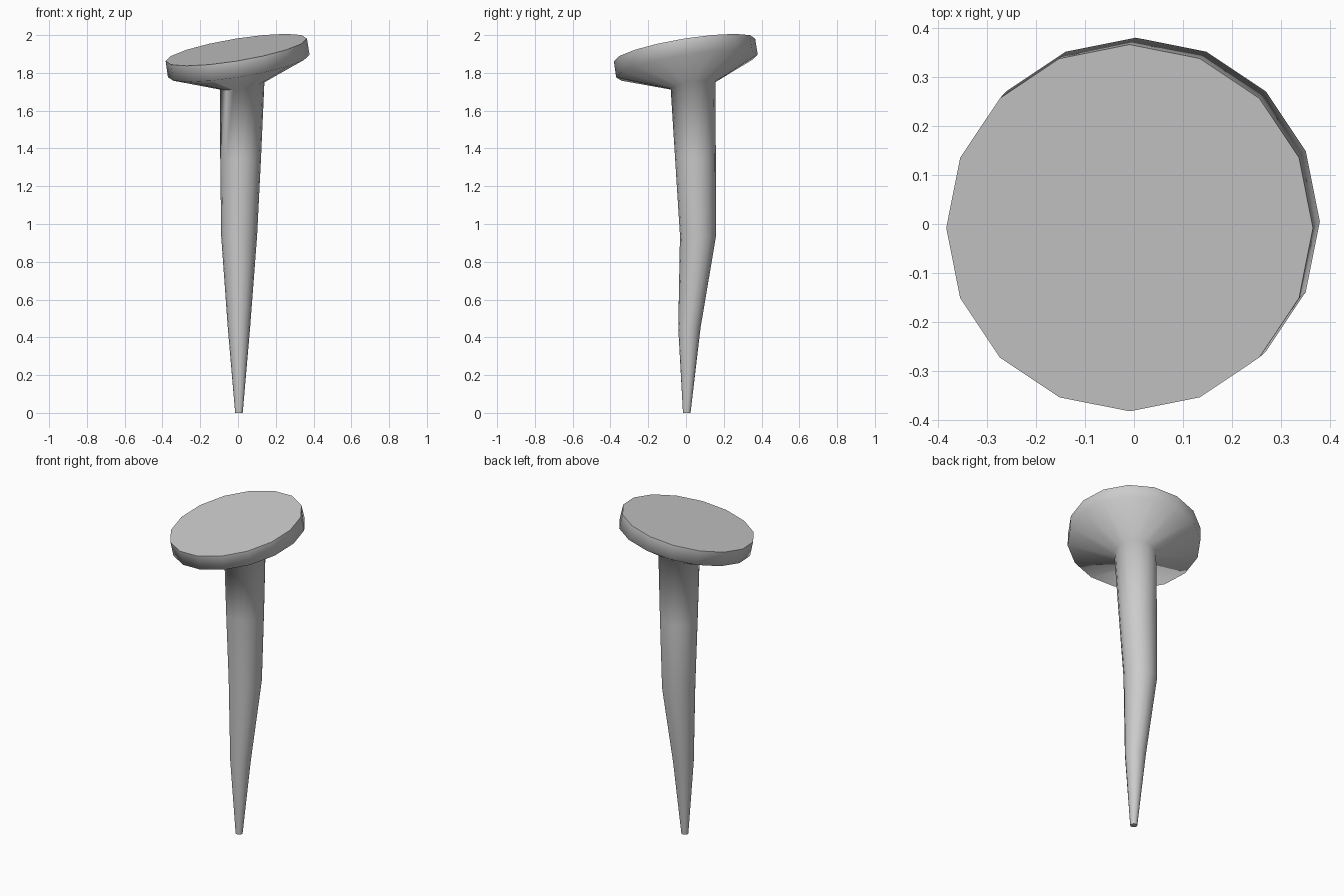
import bpy, bmesh, math
from mathutils import Vector

if "Cube" in bpy.data.objects:
    bpy.data.objects.remove(bpy.data.objects["Cube"])

SIDES = 16
# Rings from tip to head: centre x, y, z, radius, slope in x, slope in y
RINGS = [
    (0.005, 0.004, 0.000, 0.020, 0.00, 0.00),   # tip
    (0.005, 0.018, 0.450, 0.059, 0.00, 0.00),
    (0.006, 0.063, 0.935, 0.095, 0.00, -0.05),  # bend
    (0.014, 0.050, 1.350, 0.108, 0.02, 0.00),
    (0.022, 0.037, 1.735, 0.118, 0.16, 0.16),   # under the head
    (0.004, 0.005, 1.837, 0.375, 0.16, 0.16),   # lower rim
    (-0.009, -0.008, 1.922, 0.374, 0.16, 0.16), # upper rim
]


def ring(bm, cx, cy, cz, r, sx, sy):
    verts = []
    for i in range(SIDES):
        a = 2 * math.pi * i / SIDES
        x, y = r * math.cos(a), r * math.sin(a)
        verts.append(bm.verts.new(Vector((cx + x, cy + y, cz + sx * x + sy * y))))
    return verts


# Bent nail: rings skinned together and capped at both ends
bm = bmesh.new()
rings = [ring(bm, *r) for r in RINGS]
for low, high in zip(rings, rings[1:]):
    for i in range(SIDES):
        j = (i + 1) % SIDES
        bm.faces.new((low[i], low[j], high[j], high[i]))
bm.faces.new(rings[0][::-1])
bm.faces.new(rings[-1])
bmesh.ops.recalc_face_normals(bm, faces=bm.faces)

mesh = bpy.data.meshes.new("bent_nail")
bm.to_mesh(mesh)
bm.free()
nail = bpy.data.objects.new("bent_nail", mesh)
bpy.context.collection.objects.link(nail)

# Smooth sides, sharp cap edges
bpy.context.view_layer.objects.active = nail
nail.select_set(True)
bpy.ops.object.shade_smooth_by_angle(angle=math.radians(78))
